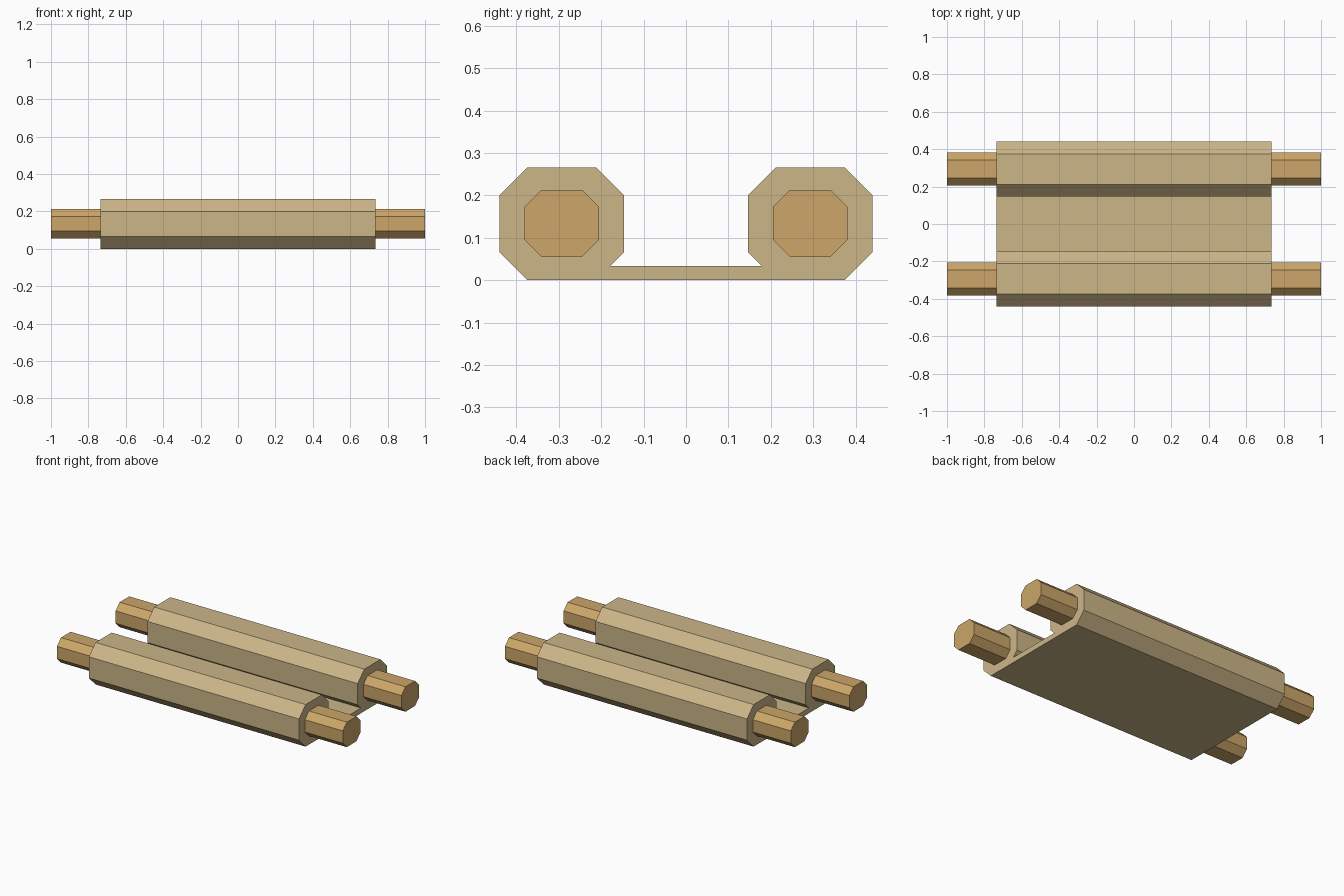
import bpy
import bmesh

cube = bpy.data.objects.get("Cube")
if cube:
    bpy.data.objects.remove(cube, do_unlink=True)


def make_material(name, color):
    mat = bpy.data.materials.new(name)
    mat.use_nodes = True
    mat.diffuse_color = color
    bsdf = mat.node_tree.nodes["Principled BSDF"]
    bsdf.inputs["Base Color"].default_value = color
    bsdf.inputs["Roughness"].default_value = 0.9
    return mat


def extrude_along_x(name, outline, half_length, mat):
    """Solid prism from a (y, z) outline, centred on x = 0."""
    bm = bmesh.new()
    face = bm.faces.new([bm.verts.new((-half_length, y, z)) for y, z in outline])
    moved = bmesh.ops.extrude_face_region(bm, geom=[face])["geom"]
    verts = [g for g in moved if isinstance(g, bmesh.types.BMVert)]
    bmesh.ops.translate(bm, verts=verts, vec=(2 * half_length, 0, 0))
    bmesh.ops.recalc_face_normals(bm, faces=bm.faces)
    mesh = bpy.data.meshes.new(name)
    bm.to_mesh(mesh)
    bm.free()
    mesh.materials.append(mat)
    obj = bpy.data.objects.new(name, mesh)
    bpy.context.collection.objects.link(obj)
    return obj


def octagon(cy, cz, ry, rz, cut):
    """Rectangle with its four corners cut off."""
    return [(cy + sy * (ry - a), cz + sz * (rz - b))
            for sy, sz, a, b in ((1, -1, cut, 0), (1, -1, 0, cut),
                                 (1, 1, 0, cut), (1, 1, cut, 0),
                                 (-1, 1, cut, 0), (-1, 1, 0, cut),
                                 (-1, -1, 0, cut), (-1, -1, cut, 0))]


parchment = make_material("parchment", (0.604, 0.468, 0.246, 1))
wood = make_material("wood", (0.604, 0.381, 0.141, 1))

ROLL_Y, ROLL_Z = 0.293, 0.133
SHEET = 0.033

# Parchment: two rolled ends joined by a flat sheet, one continuous outline
roll = octagon(ROLL_Y, ROLL_Z, 0.147, ROLL_Z, 0.066)
inner_y = roll[6][0] + roll[6][1] - SHEET
half = roll[:7] + [(inner_y, SHEET)]
outline = half + [(-y, z) for y, z in reversed(half)]
extrude_along_x("parchment_sheet", outline, 0.735, parchment)

# Wooden rods through both rolls
for name, side in (("front_rod", -1), ("back_rod", 1)):
    extrude_along_x(name, octagon(side * ROLL_Y, 0.134, 0.088, 0.079, 0.04), 1.0, wood)
